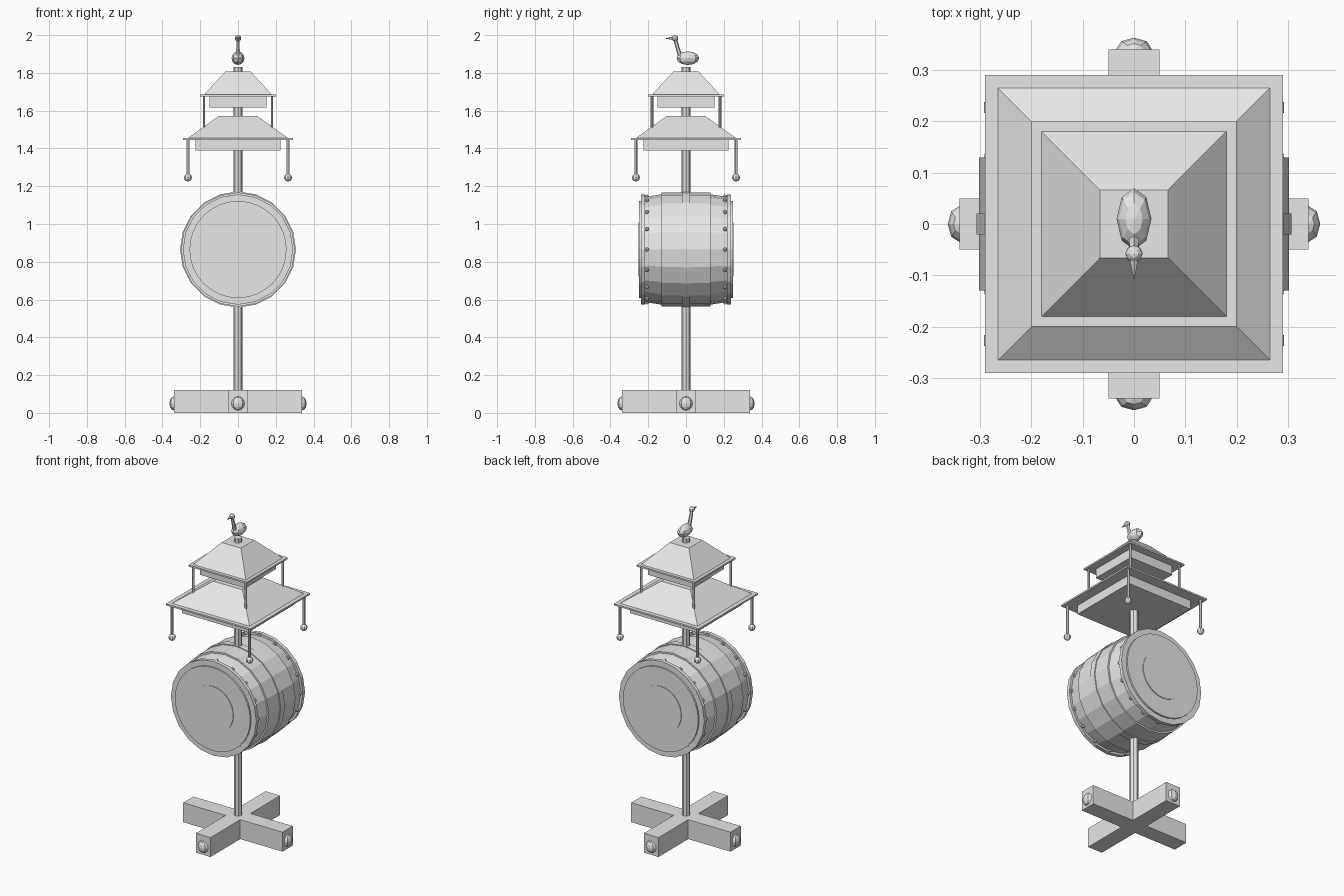
import bpy, bmesh, math
from mathutils import Vector, Matrix

cube = bpy.data.objects.get("Cube")
if cube:
    bpy.data.objects.remove(cube, do_unlink=True)

mat = bpy.data.materials.new("light_grey")
mat.use_nodes = True
GREY = (0.8, 0.8, 0.8, 1)
mat.diffuse_color = GREY
mat.node_tree.nodes["Principled BSDF"].inputs["Base Color"].default_value = GREY


def finish(name, bm):
    bmesh.ops.recalc_face_normals(bm, faces=bm.faces)
    mesh = bpy.data.meshes.new(name)
    bm.to_mesh(mesh)
    bm.free()
    mesh.materials.append(mat)
    obj = bpy.data.objects.new(name, mesh)
    bpy.context.scene.collection.objects.link(obj)
    return obj


def box(name, half, z0, z1):
    bm = bmesh.new()
    m = Matrix.Translation((0, 0, (z0 + z1) / 2)) @ Matrix.Diagonal((2 * half[0], 2 * half[1], z1 - z0, 1))
    bmesh.ops.create_cube(bm, size=1, matrix=m)
    return finish(name, bm)


def rod(name, a, b, r1, r2, sides=8):
    a, b = Vector(a), Vector(b)
    bm = bmesh.new()
    turn = (b - a).to_track_quat('Z', 'Y').to_matrix().to_4x4()
    bmesh.ops.create_cone(bm, cap_ends=True, segments=sides, radius1=r1, radius2=r2,
                          depth=(b - a).length, matrix=Matrix.Translation((a + b) / 2) @ turn)
    return finish(name, bm)


def ball(name, centre, size, seg=8, rings=6):
    bm = bmesh.new()
    m = Matrix.Translation(centre) @ Matrix.Diagonal((*size, 1))
    bmesh.ops.create_uvsphere(bm, u_segments=seg, v_segments=rings, radius=1, matrix=m)
    return finish(name, bm)


def lathe_y(name, profile, z, sides=20):
    """Closed solid turned about a front-to-back axis; profile holds (y, radius)."""
    bm = bmesh.new()
    rings = []
    for y, r in profile:
        rings.append([bm.verts.new((r * math.cos(t), y, z + r * math.sin(t)))
                      for t in (math.tau * i / sides for i in range(sides))])
    for p, q in zip(rings, rings[1:]):
        for i in range(sides):
            j = (i + 1) % sides
            bm.faces.new((p[i], p[j], q[j], q[i]))
    bm.faces.new(rings[0])
    bm.faces.new(rings[-1])
    return finish(name, bm)


def frustum(name, low, high, z0, z1):
    bm = bmesh.new()
    m = Matrix.Translation((0, 0, (z0 + z1) / 2)) @ Matrix.Rotation(math.pi / 4, 4, 'Z')
    k = math.sqrt(2)
    bmesh.ops.create_cone(bm, cap_ends=True, segments=4, radius1=low * k, radius2=high * k,
                          depth=z1 - z0, matrix=m)
    return finish(name, bm)


# Crossed base, one outline so the beams do not overlap
L, W, H = 0.34, 0.05, 0.12
bm = bmesh.new()
outline = []
for k in range(4):
    spin = Matrix.Rotation(k * math.pi / 2, 3, 'Z')
    outline += [bm.verts.new(spin @ Vector(p)) for p in ((L, -W, 0), (L, W, 0), (W, W, 0))]
face = bm.faces.new(outline)
top = bmesh.ops.extrude_face_region(bm, geom=[face])
bmesh.ops.translate(bm, vec=(0, 0, H), verts=[v for v in top["geom"] if isinstance(v, bmesh.types.BMVert)])
finish("cross_base", bm)
for k in range(4):
    c, s = round(math.cos(k * math.pi / 2)), round(math.sin(k * math.pi / 2))
    size = (0.023, 0.035, 0.037) if c else (0.035, 0.023, 0.037)
    ball("base_stud", (c * L, s * L, 0.05), size)

# Pole
rod("pole", (0, 0, H), (0, 0, 1.832), 0.024, 0.024)

# Drum
DZ = 0.865
half = [(0.218, 0.278), (0.13, 0.292), (0.13, 0.302)]
lathe_y("drum_body", [(-y, r) for y, r in half] + half[::-1], DZ)
lathe_y("drum_centre_hoop", [(-0.02, 0.307), (0.02, 0.307)], DZ)
for s in (-1, 1):
    lathe_y("drum_rim", [(s * 0.216, 0.292), (s * 0.238, 0.292)], DZ)
    lathe_y("drum_head", [(s * 0.238, 0.257), (s * 0.248, 0.257)], DZ, 32)
    lathe_y("drum_head_centre", [(s * 0.248, 0.143), (s * 0.252, 0.143)], DZ, 32)
    for i in range(16):
        t = math.tau * i / 16
        ball("drum_nail", (0.28 * math.cos(t), s * 0.207, DZ + 0.28 * math.sin(t)), (0.011,) * 3, 6, 4)

# Two roofs: under box, eave slab, sloped roof
for tier, z, eave, foot, crown, under, drop, rise in (
        ("lower", 1.445, 0.29, 0.265, 0.10, 0.225, 0.055, 0.128),
        ("upper", 1.675, 0.20, 0.18, 0.066, 0.152, 0.057, 0.133)):
    box(tier + "_roof_under_box", (under, under), z - drop, z)
    box(tier + "_roof_eave", (eave, eave), z, z + 0.01)
    frustum(tier + "_roof", foot, crown, z + 0.01, z + rise)

# Corner posts and hanging pendants
for sx in (-1, 1):
    for sy in (-1, 1):
        x, y = sx * 0.18, sy * 0.18
        rod("upper_corner_post", (x, y, 1.50), (x, y, 1.677), 0.007, 0.007, 6)
        x, y = sx * 0.265, sy * 0.265
        rod("pendant_rod", (x, y, 1.25), (x, y, 1.447), 0.008, 0.008, 6)
        ball("pendant_ball", (x, y, 1.246), (0.021,) * 3)

# Bird finial
ball("bird_body", (0, 0.01, 1.878), (0.034, 0.06, 0.036))
rod("bird_neck", (0, -0.03, 1.885), (0, -0.058, 1.98), 0.012, 0.009, 6)
ball("bird_head", (0, -0.058, 1.983), (0.017,) * 3)
rod("bird_beak", (0, -0.066, 1.984), (0, -0.107, 1.982), 0.01, 0.001, 6)
